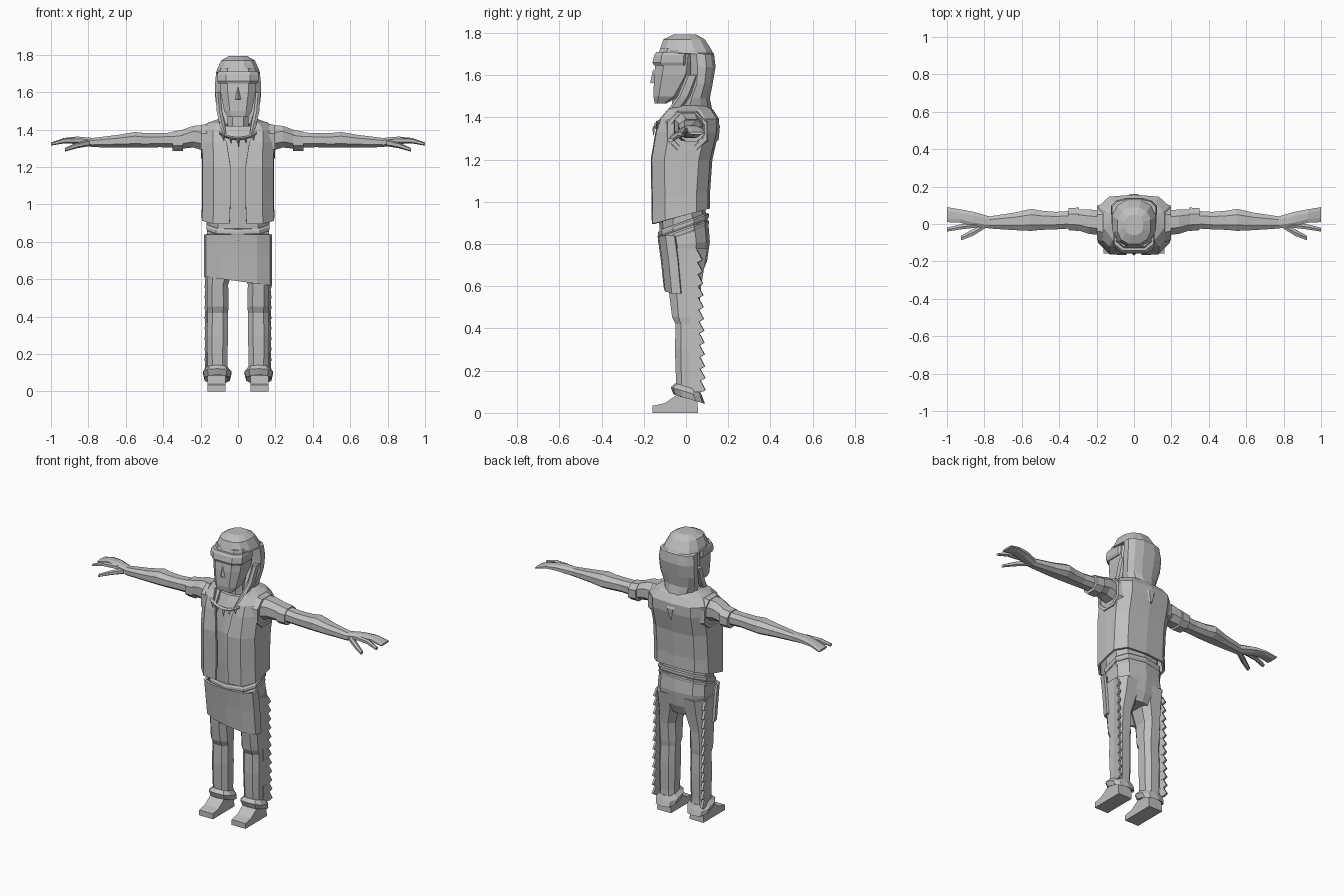
import bpy, bmesh, math

grey = bpy.data.materials.new("plain_grey")
grey.diffuse_color = (0.52, 0.52, 0.52, 1)


def mesh(name, verts, faces, mirror=False, thick=0):
    """Flat shaded mesh, optionally mirrored across x and thickened."""
    me = bpy.data.meshes.new(name)
    me.from_pydata(verts, [], faces)
    bm = bmesh.new()
    bm.from_mesh(me)
    bmesh.ops.recalc_face_normals(bm, faces=bm.faces)
    bm.to_mesh(me)
    bm.free()
    me.materials.append(grey)
    ob = bpy.data.objects.new(name, me)
    bpy.context.collection.objects.link(ob)
    if mirror:
        ob.modifiers.new("mirror", 'MIRROR')
    if thick:
        mod = ob.modifiers.new("thickness", 'SOLIDIFY')
        mod.thickness = thick
        mod.offset = 0
    return ob


def loft(name, rings, mirror=False, closed=True, thick=0):
    """Skin a list of equally long point rows."""
    n = len(rings[0])
    verts = [p for r in rings for p in r]
    faces = []
    for i in range(len(rings) - 1):
        for j in range(n if closed else n - 1):
            k = (j + 1) % n
            faces.append((i * n + j, i * n + k, (i + 1) * n + k, (i + 1) * n + j))
    if closed:
        faces += [tuple(range(n)), tuple(range(len(verts) - n, len(verts)))]
    return mesh(name, verts, faces, mirror, thick)


def unit(n, power):
    """Points of a boxy circle."""
    out = []
    for i in range(n):
        a = 2 * math.pi * (i + 0.5) / n
        c, s = math.cos(a), math.sin(a)
        out.append((math.copysign(abs(c) ** power, c), math.copysign(abs(s) ** power, s)))
    return out


def upright(z, cx, rx, yf, yb, tilt=0, n=10, power=0.75):
    """Horizontal section from front yf to back yb."""
    pts = []
    for c, s in unit(n, power):
        y = (yf + yb) / 2 + s * (yb - yf) / 2
        pts.append((cx + c * rx, y, z + tilt * y))
    return pts


def sideways(x, cy, cz, ry, rz, n=8, power=0.85):
    """Section across the x axis."""
    return [(x, cy + c * ry, cz + s * rz) for c, s in unit(n, power)]


def box(name, lo, hi, mirror=False):
    pts = [[(lo[0], lo[1], z), (hi[0], lo[1], z), (hi[0], hi[1], z), (lo[0], hi[1], z)]
           for z in (lo[2], hi[2])]
    return loft(name, pts, mirror)


# Shirt and neck
loft("shirt", [upright(z, 0, w, f, b) for z, w, f, b in [
    (0.87, .160, -.125, .10), (1.00, .165, -.135, .09), (1.20, .168, -.143, .105),
    (1.34, .165, -.125, .135), (1.42, .12, -.09, .11)]])
loft("neck", [upright(z, 0, .06, -.07, .06, n=8) for z in (1.38, 1.52)])

# Open vest, half profile mirrored
rows = []
for z, w, f, b, gap, tilt in [
        (.895, .186, -.155, .107, .045, .28), (1.02, .183, -.157, .107, .04, .1),
        (1.20, .183, -.160, .118, .04, 0), (1.33, .186, -.138, .148, .06, 0),
        (1.39, .186, -.118, .150, .085, 0), (1.43, .155, -.085, .125, .10, 0),
        (1.45, .10, -.04, .10, .08, 0)]:
    half = [(gap, f), (max(.7 * w, gap + .01), f + .004), (w, f + .06), (w + .002, (f + b) / 2),
            (w, b - .06), (.7 * w, b - .01), (0, b)]
    rows.append([(x, y, z + tilt * (y - f)) for x, y in half])
loft("vest", rows, True, False, .014)

# Armhole rims
loft("armhole_rim", [sideways(x, .005, 1.335, r, r * .95) for x, r in
                     [(.165, .108), (.198, .10), (.198, .08), (.175, .075)]], True)

# Sleeves, cuffs, arms
loft("sleeve", [sideways(*s) for s in [
    (.15, .005, 1.35, .07, .078), (.24, .012, 1.362, .07, .062), (.31, .025, 1.345, .058, .052)]], True)
loft("sleeve_cuff", [sideways(*s) for s in [
    (.295, .025, 1.342, .067, .06), (.35, .026, 1.338, .063, .055)]], True)
loft("arm", [sideways(*s) for s in [
    (.30, .025, 1.345, .05, .045), (.42, .018, 1.343, .05, .04), (.50, .02, 1.342, .055, .042),
    (.55, .022, 1.345, .063, .045), (.64, .014, 1.338, .05, .036), (.78, .008, 1.33, .034, .026)]], True)

# Hands
loft("palm", [sideways(*s) for s in [
    (.77, .008, 1.33, .034, .026), (.86, .026, 1.342, .042, .022),
    (.93, .043, 1.342, .038, .014), (1.0, .05, 1.325, .043, .006)]], True)
loft("finger", [sideways(*s, n=6) for s in [
    (.84, -.005, 1.342, .016, .016), (.93, -.016, 1.34, .015, .014), (1.0, -.03, 1.322, .012, .008)]], True)
loft("thumb", [sideways(*s, n=6) for s in [
    (.79, -.005, 1.33, .016, .018), (.86, -.045, 1.315, .02, .015), (.925, -.075, 1.292, .014, .01)]], True)

# Pelvis and slanted belts
loft("pelvis", [upright(z, 0, w, f, b, t) for z, w, f, b, t in [
    (.66, .10, -.07, .075, 0), (.72, .16, -.095, .10, 0), (.80, .17, -.105, .113, .1),
    (.88, .165, -.12, .105, .3)]])
for name, z, w in [("lower_belt", .862, .172), ("upper_belt", .895, .176)]:
    loft(name, [upright(z + dz, 0, w - e, -.132 + e, .108 - e, .36)
                for dz, e in [(-.017, .006), (-.006, 0), (.008, 0), (.016, .006)]])

# Front apron with a slanted hem
rows = []
for z, f, slant in [(.84, -.128, 0), (.72, -.112, 0), (.59, -.098, -.14)]:
    rows.append([(x, f + d, z + slant * x) for x, d in
                 [(-.176, .075), (-.165, .035), (-.10, .006), (0, 0), (.10, .006), (.165, .035), (.176, .075)]])
loft("apron", rows, False, False, .014)

# Trouser legs
loft("trouser_leg", [upright(z, cx, w, f, b, 0, 8) for z, cx, w, f, b in [
    (.08, .11, .058, -.05, .065), (.14, .11, .056, -.05, .062), (.30, .11, .06, -.056, .065),
    (.42, .108, .058, -.052, .06), (.455, .108, .062, -.07, .065), (.57, .109, .06, -.085, .072),
    (.68, .092, .078, -.095, .09), (.78, .088, .084, -.105, .108)]], True)
loft("trouser_cuff", [upright(z, .111, w, f, b, -.3, 10) for z, w, f, b in [
    (.125, .058, -.052, .065), (.10, .078, -.072, .078), (.07, .07, -.06, .09),
    (.085, .05, -.04, .06)]], True)

# Fringe along the outer seams
verts, faces = [], []
count = 12
for i in range(count):
    z = .77 - i * .056
    out = .066 + .016 * i / count
    k = len(verts)
    verts += [(.160, .02, z), (.168, out - .012, z), (.172, out + .012, z - .045),
              (.168, out - .006, z - .056), (.160, .02, z - .056)]
    faces.append(tuple(range(k, k + 5)))
mesh("leg_fringe", verts, faces, True, .014)

# Shoes
side = [(-.158, 0), (-.158, .034), (-.10, .046), (-.045, .085), (.05, .10), (.058, 0)]
loft("shoe", [[(x, y, z) for y, z in side] for x in (.066, .163)], True)

# Face, nose and headband
loft("face", [upright(z, 0, w, f, b, 0, 8, .6) for z, w, f, b in [
    (1.467, .055, -.150, -.09), (1.50, .078, -.157, -.03), (1.60, .098, -.156, .04),
    (1.66, .103, -.148, .05), (1.73, .10, -.125, .05)]])
mesh("nose", [(0, -.155, 1.63), (-.016, -.153, 1.56), (.016, -.153, 1.56), (0, -.17, 1.565)],
     [(0, 1, 3), (0, 3, 2), (1, 2, 3), (0, 2, 1)])
loft("headband", [upright(z, 0, w, f, .03, 0, 8, .6) for z, w, f in [
    (1.645, .108, -.156), (1.66, .116, -.163), (1.695, .116, -.155), (1.71, .11, -.145)]])

# Hair with a cap, long back and side locks
loft("hair", [upright(z, 0, w, f, b, 0, 12, .85) for z, w, f, b in [
    (1.793, .05, -.06, .05), (1.77, .092, -.11, .092), (1.72, .116, -.128, .125),
    (1.705, .12, -.118, .132), (1.70, .121, .005, .135), (1.64, .127, .01, .142), (1.56, .125, .012, .128),
    (1.49, .112, -.02, .115), (1.43, .09, -.045, .128), (1.36, .06, .02, .163), (1.29, .012, .10, .155)]])
loft("side_lock", [upright(z, x, w, f, b, 0, 6) for z, x, w, f, b in [
    (1.60, .108, .014, 0, .06), (1.50, .10, .016, -.04, .02), (1.43, .085, .016, -.09, -.03),
    (1.365, .068, .007, -.145, -.11)]], True)

# Necklace cord and fangs
cord = [(x, -.146 + 1.2 * x * x, 1.352 + 3 * x * x) for x in [i * .02 for i in range(-5, 6)]]
loft("necklace_cord", [[(x, y - .007, z), (x, y + .007, z + .008), (x, y + .007, z - .008)]
                       for x, y, z in cord])
verts, faces = [], []
for x, y, z in cord[1:-1:2] + [cord[5]]:
    drop = .045 if abs(x) < .03 else .032
    k = len(verts)
    verts += [(x - .01, y, z), (x + .01, y, z), (x, y - .014, z), (x + .004, y - .008, z - drop)]
    faces += [(k, k + 1, k + 2), (k, k + 1, k + 3), (k + 1, k + 2, k + 3), (k + 2, k, k + 3)]
mesh("necklace_fangs", verts, faces)
